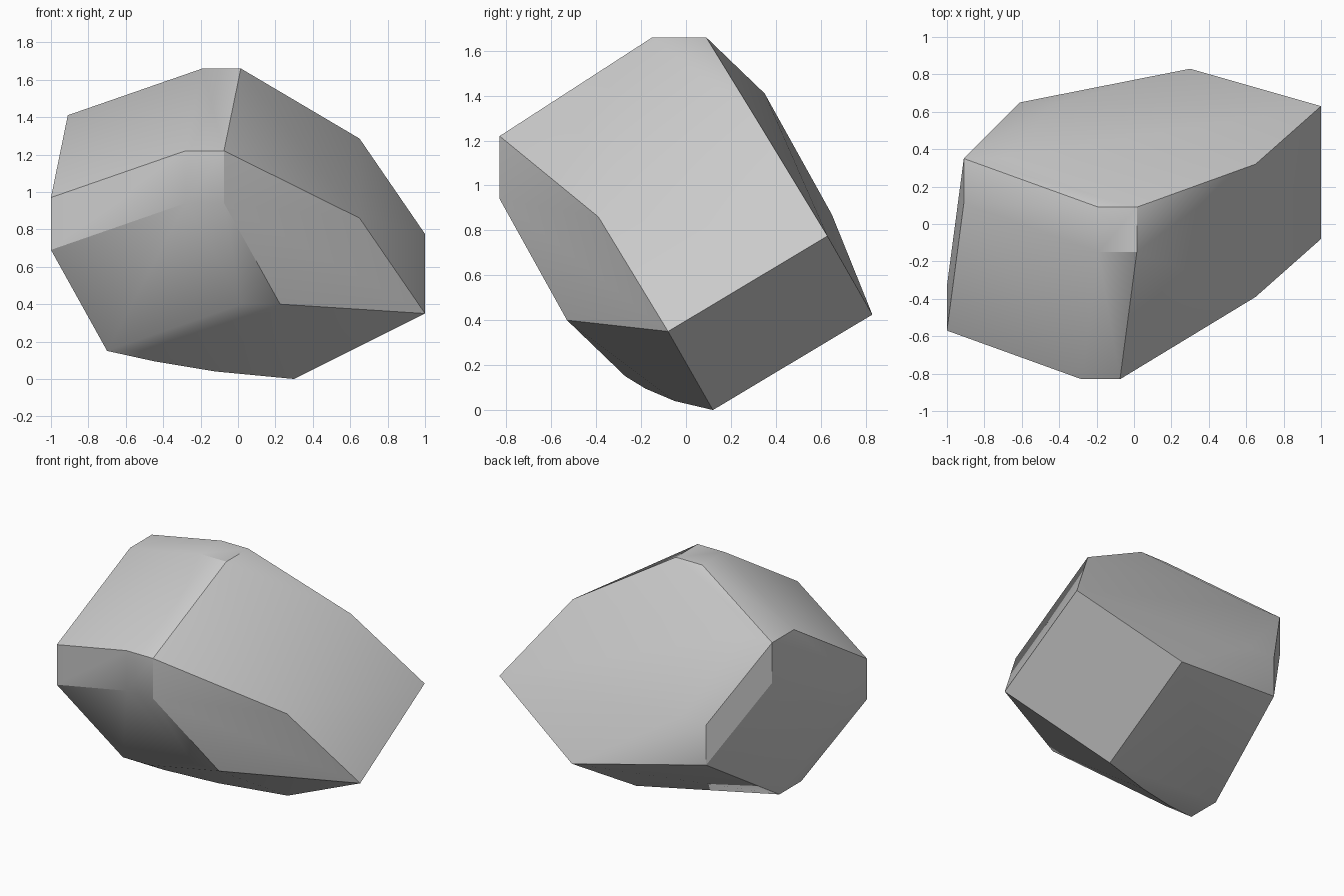
import bpy, bmesh
from itertools import product
from mathutils import Vector

if "Cube" in bpy.data.objects:
    bpy.data.objects.remove(bpy.data.objects["Cube"])

# Tilted frame: a small upright block is swept along three skewed axes
origin = Vector((-0.70, -0.27, 0.15))
along = Vector((0.72, -0.26, 0.25))
back = Vector((0.09, 0.68, 0.44))
up = Vector((-0.30, -0.30, 0.54))
block = Vector((0.205, 0.24, 0.28))

points = []
for i, j, k in product((0, 1), repeat=3):
    corner = origin + along * i + back * j + up * k
    for s in product((0, 1), repeat=3):
        points.append(corner + Vector([block[n] * s[n] for n in range(3)]))

# Wedge-shaped right end: three lower edges, each with a matching rear point
rise = Vector((0, 0.71, 0.425))
for p in ((0.30, 0.12, 0.0), (1.0, -0.08, 0.35), (0.65, -0.39, 0.86)):
    points += [Vector(p), Vector(p) + rise]

# Slight belly along the underside
points += [Vector((-0.45, -0.18, 0.095)), Vector((-0.12, -0.05, 0.04))]

# Wrap everything in one convex skin
bm = bmesh.new()
for p in points:
    bm.verts.new(p)
hull = bmesh.ops.convex_hull(bm, input=bm.verts[:])
loose = [v for v in bm.verts if not v.link_faces]
bmesh.ops.delete(bm, geom=loose, context='VERTS')
bmesh.ops.recalc_face_normals(bm, faces=bm.faces[:])

mesh = bpy.data.meshes.new("boulder")
bm.to_mesh(mesh)
bm.free()
rock = bpy.data.objects.new("boulder", mesh)
bpy.context.collection.objects.link(rock)

# Soft shading across shallow edges
bpy.context.view_layer.objects.active = rock
rock.select_set(True)
bpy.ops.object.shade_smooth_by_angle(angle=0.52)
